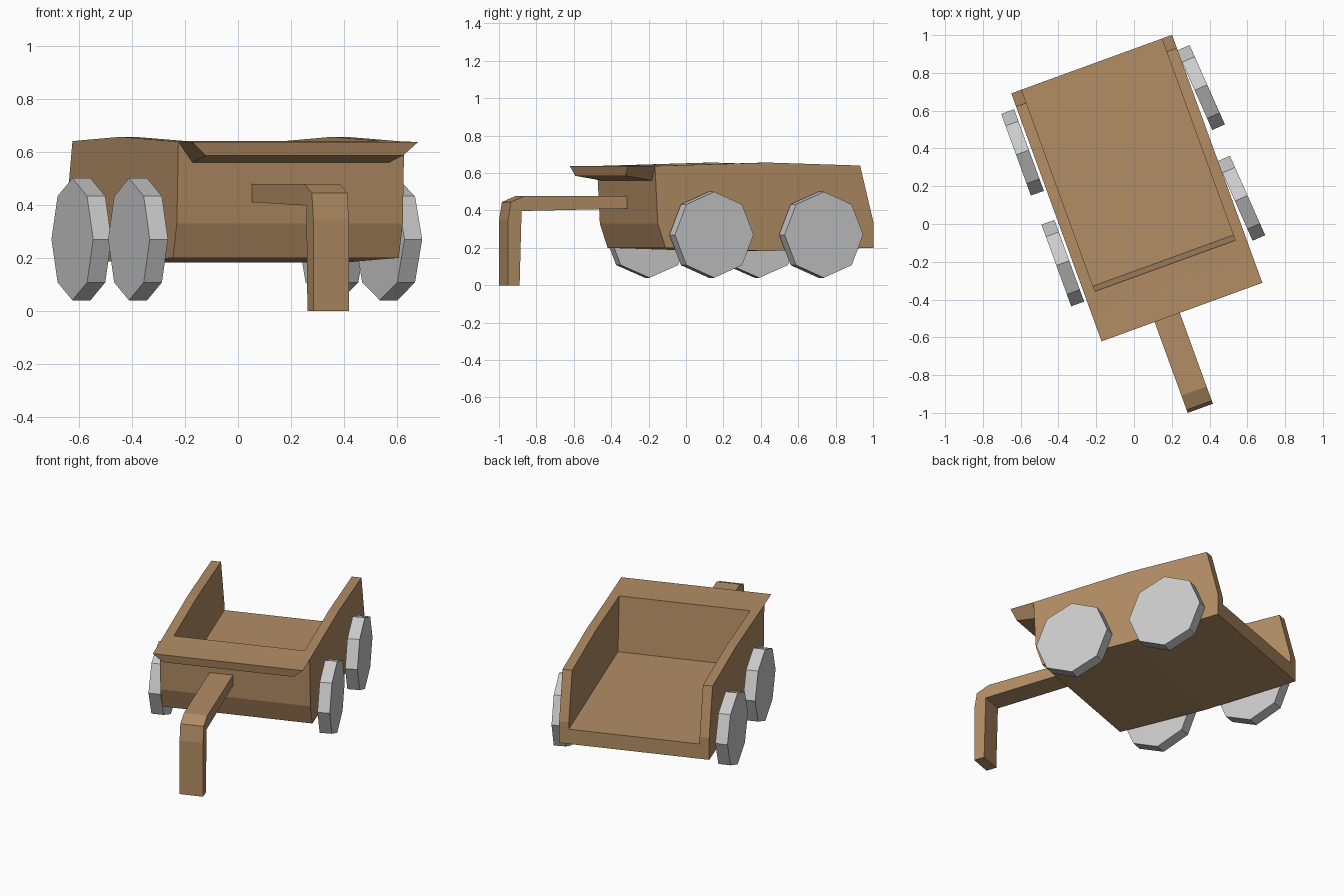
import bpy, bmesh, math
from mathutils import Matrix, Vector

if "Cube" in bpy.data.objects:
    bpy.data.objects.remove(bpy.data.objects["Cube"])

TURN = Matrix.Rotation(math.radians(20), 4, 'Z')   # whole cart is turned 20 degrees
CX = 0.079                                         # cart bed centre line

wood = bpy.data.materials.new("wood")
wood.diffuse_color = (0.45, 0.27, 0.13, 1)
wood.use_nodes = True
wood.node_tree.nodes["Principled BSDF"].inputs["Base Color"].default_value = wood.diffuse_color


def finish(name, bm, mat=None):
    bmesh.ops.recalc_face_normals(bm, faces=bm.faces)
    bm.transform(TURN)
    me = bpy.data.meshes.new(name)
    bm.to_mesh(me)
    bm.free()
    ob = bpy.data.objects.new(name, me)
    bpy.context.collection.objects.link(ob)
    if mat:
        me.materials.append(mat)
    return ob


def prism(name, profile, x0, x1, mat=wood):
    """Side profile of (y, z) points extruded from x0 to x1."""
    bm = bmesh.new()
    face = bm.faces.new([bm.verts.new((x0, y, z)) for y, z in profile])
    ext = bmesh.ops.extrude_face_region(bm, geom=[face], use_keep_orig=True)
    moved = [g for g in ext['geom'] if isinstance(g, bmesh.types.BMVert)]
    bmesh.ops.translate(bm, verts=moved, vec=Vector((x1 - x0, 0, 0)))
    return finish(name, bm, mat)


# Cart bed: outer block, hollowed and open at the back
bed = prism("cart_bed", [(0.872, 0.2), (0.872, 0.34), (0.797, 0.64), (0.27, 0.656),
                         (-0.37, 0.638), (-0.354, 0.33), (-0.31, 0.2), (0.26, 0.183)],
            CX - 0.453, CX + 0.453)
cutter = prism("bed_cutter", [(0.95, 0.295), (0.95, 0.8), (-0.278, 0.8), (-0.235, 0.295)],
               CX - 0.395, CX + 0.395)
cutter.hide_render = True
mod = bed.modifiers.new("hollow", 'BOOLEAN')
mod.operation = 'DIFFERENCE'
mod.solver = 'EXACT'
mod.object = cutter
bpy.context.view_layer.objects.active = bed
bpy.ops.object.modifier_apply(modifier=mod.name)
bpy.data.objects.remove(cutter)

# Front lip: flares out from the top of the front wall, narrower underneath
bm = bmesh.new()
rows = [(0.453, -0.37, 0.638), (0.453, -0.525, 0.637), (0.395, -0.515, 0.585), (0.395, -0.366, 0.56)]
left, right = [[bm.verts.new((CX + s * w, y, z)) for w, y, z in rows] for s in (-1, 1)]
for i in range(3):
    bm.faces.new((left[i], left[i + 1], right[i + 1], right[i]))
bm.faces.new(left)
bm.faces.new(right)
finish("front_lip", bm, wood)

# Pull handle: bar bent down to the ground
prism("handle", [(-1.037, 0), (-1.037, 0.345), (-1.02, 0.445), (-0.94, 0.478),
                 (-0.355, 0.478), (-0.355, 0.41), (-0.96, 0.397), (-0.971, 0)], -0.075, 0.067)

# Octagonal wheels, the right pair slightly toed
for side, x, toe in (("left", -0.425, 0), ("right", 0.58, 4)):
    for end, y in (("front", -0.066), ("back", 0.558)):
        bm = bmesh.new()
        bmesh.ops.create_cone(bm, cap_ends=True, segments=8, radius1=0.23, radius2=0.23, depth=0.073,
                              matrix=Matrix.Translation((x, y, 0.27))
                              @ Matrix.Rotation(math.radians(toe), 4, 'Z')
                              @ Matrix.Rotation(math.radians(90), 4, 'Y'))
        finish(f"{side}_{end}_wheel", bm)
